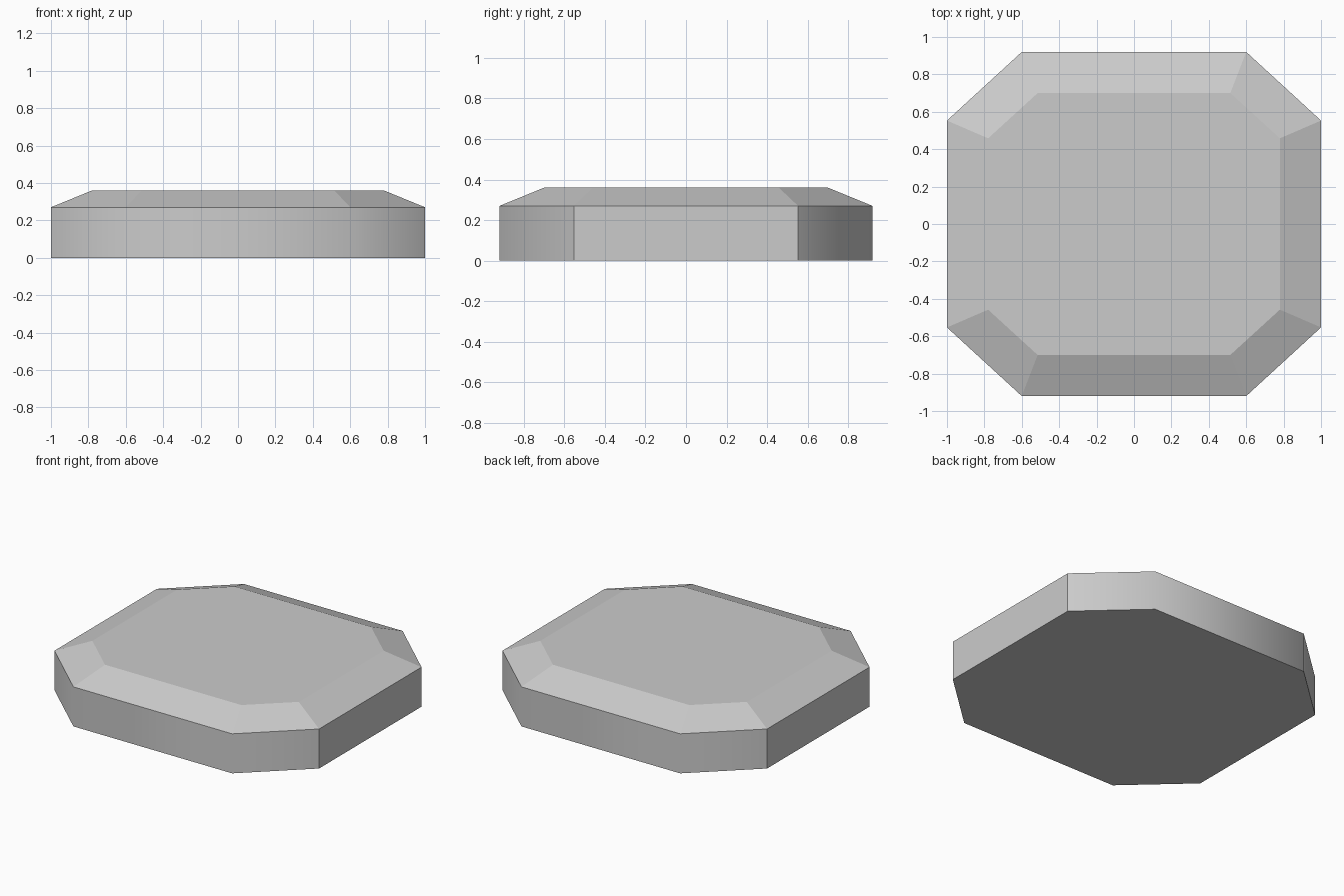
import bpy, bmesh, math

if "Cube" in bpy.data.objects:
    bpy.data.objects.remove(bpy.data.objects["Cube"])


def octagon(bm, hx, hy, cx, cy, z):
    # Corner-cut rectangle, counter-clockwise; (cx, cy) are the ends of the cut corners
    quarter = [(hx, cy), (cx, hy)]
    left = [(-x, y) for x, y in reversed(quarter)]
    half = quarter + left
    pts = half + [(-x, -y) for x, y in half]
    return [bm.verts.new((x, y, z)) for x, y in pts]


bm = bmesh.new()
# Base outline, top of the wall, and inset flat top
rings = [octagon(bm, 1.0, 0.92, 0.60, 0.553, 0.0),
         octagon(bm, 1.0, 0.92, 0.60, 0.553, 0.27),
         octagon(bm, 0.78, 0.70, 0.515, 0.458, 0.36)]
bm.faces.new(list(reversed(rings[0])))
bm.faces.new(rings[2])

# Upright wall (smooth shaded) and sloping bevel (flat)
for level, (low, high) in enumerate(zip(rings, rings[1:])):
    for i in range(8):
        j = (i + 1) % 8
        face = bm.faces.new((low[i], low[j], high[j], high[i]))
        face.smooth = level == 0

# Keep the steeper wall corners and the rims crisp
bm.normal_update()
for edge in bm.edges:
    edge.smooth = edge.calc_face_angle() < math.radians(45)

mesh = bpy.data.meshes.new("bevelled_slab")
bm.to_mesh(mesh)
bm.free()
slab = bpy.data.objects.new("bevelled_slab", mesh)
bpy.context.collection.objects.link(slab)
